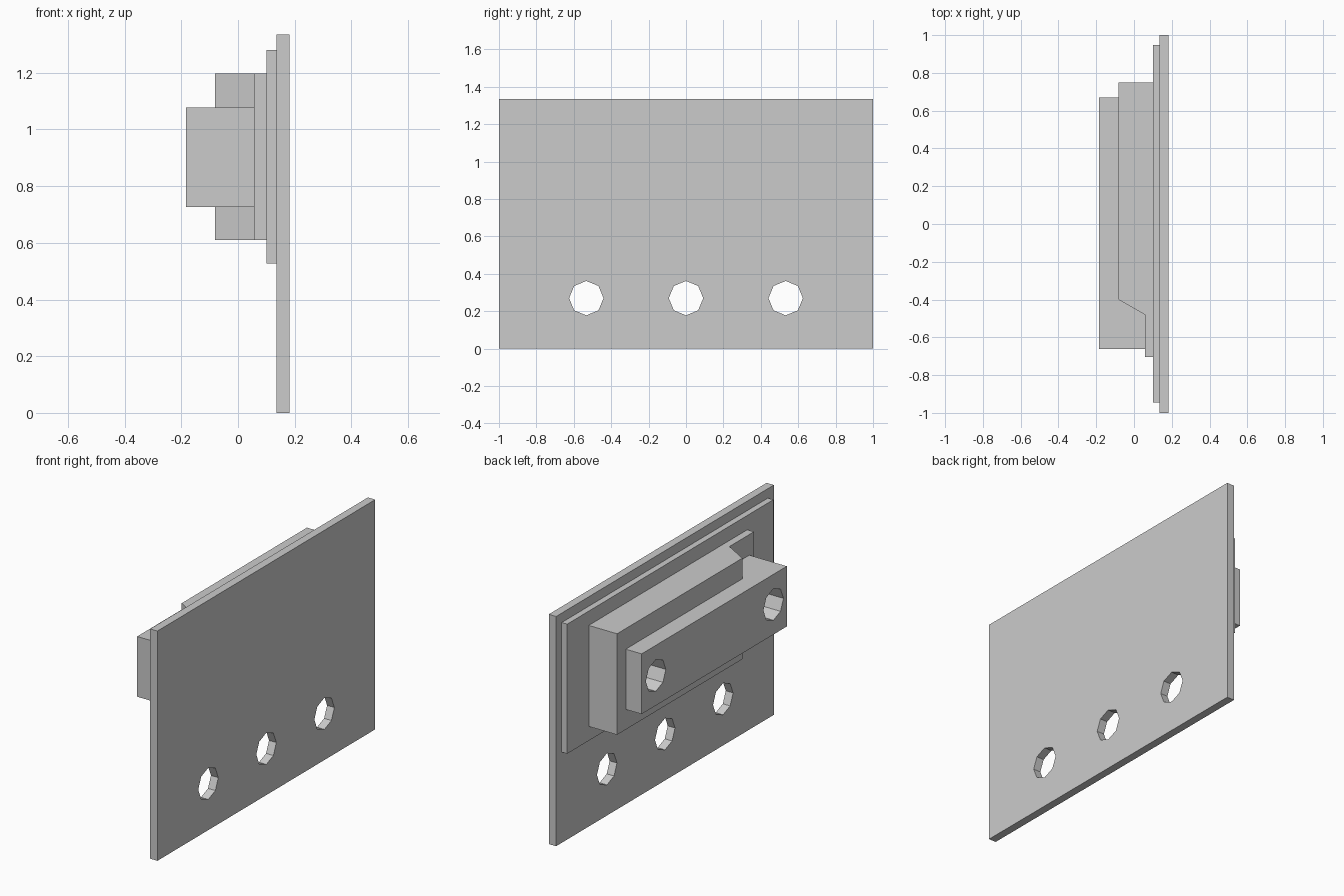
import bpy, bmesh
from math import pi
from mathutils import Matrix

if "Cube" in bpy.data.objects:
    bpy.data.objects.remove(bpy.data.objects["Cube"])


def prism(name, outline, z0, z1):
    """Extrude an XY outline from z0 up to z1."""
    bm = bmesh.new()
    face = bm.faces.new([bm.verts.new((x, y, z0)) for x, y in outline])
    top = bmesh.ops.extrude_face_region(bm, geom=[face])["geom"]
    verts = [v for v in top if isinstance(v, bmesh.types.BMVert)]
    bmesh.ops.translate(bm, verts=verts, vec=(0, 0, z1 - z0))
    bmesh.ops.recalc_face_normals(bm, faces=bm.faces)
    mesh = bpy.data.meshes.new(name)
    bm.to_mesh(mesh)
    bm.free()
    obj = bpy.data.objects.new(name, mesh)
    bpy.context.collection.objects.link(obj)
    return obj


def slab(name, x0, x1, y0, y1, z0, z1):
    return prism(name, [(x0, y0), (x1, y0), (x1, y1), (x0, y1)], z0, z1)


def drill(obj, ys, z, x0, x1, radius=0.092):
    """Cut octagonal holes along X at each y position."""
    bm = bmesh.new()
    for y in ys:
        place = Matrix.Translation(((x0 + x1) / 2, y, z)) @ Matrix.Rotation(pi / 2, 4, 'Y')
        bmesh.ops.create_cone(bm, cap_ends=True, segments=8, radius1=radius,
                              radius2=radius, depth=x1 - x0, matrix=place)
    mesh = bpy.data.meshes.new(obj.name + "_hole_cutter")
    bm.to_mesh(mesh)
    bm.free()
    cutter = bpy.data.objects.new(mesh.name, mesh)
    bpy.context.collection.objects.link(cutter)
    mod = obj.modifiers.new("holes", 'BOOLEAN')
    mod.operation, mod.solver, mod.object = 'DIFFERENCE', 'EXACT', cutter
    bpy.context.view_layer.objects.active = obj
    bpy.ops.object.modifier_apply(modifier=mod.name)
    bpy.data.objects.remove(cutter)


# Large plate with a row of three holes
plate = slab("mounting_plate", 0.135, 0.182, -1, 1, 0, 1.335)
drill(plate, (-0.533, 0, 0.533), 0.27, 0.0, 0.3)

# Thin backing panel
slab("backing_panel", 0.10, 0.135, -0.945, 0.948, 0.527, 1.28)

# Stepped block with a sloped shoulder
block = prism("stepped_block",
              [(0.10, -0.705), (0.10, 0.75), (-0.082, 0.75),
               (-0.082, -0.40), (0.057, -0.48), (0.057, -0.705)], 0.61, 1.197)
drill(block, (0.54,), 0.902, -0.2, 0.057)

# Raised bar with a hole at each end
bar = slab("raised_bar", -0.184, 0.057, -0.663, 0.67, 0.727, 1.077)
drill(bar, (-0.54, 0.54), 0.902, -0.3, 0.2)
